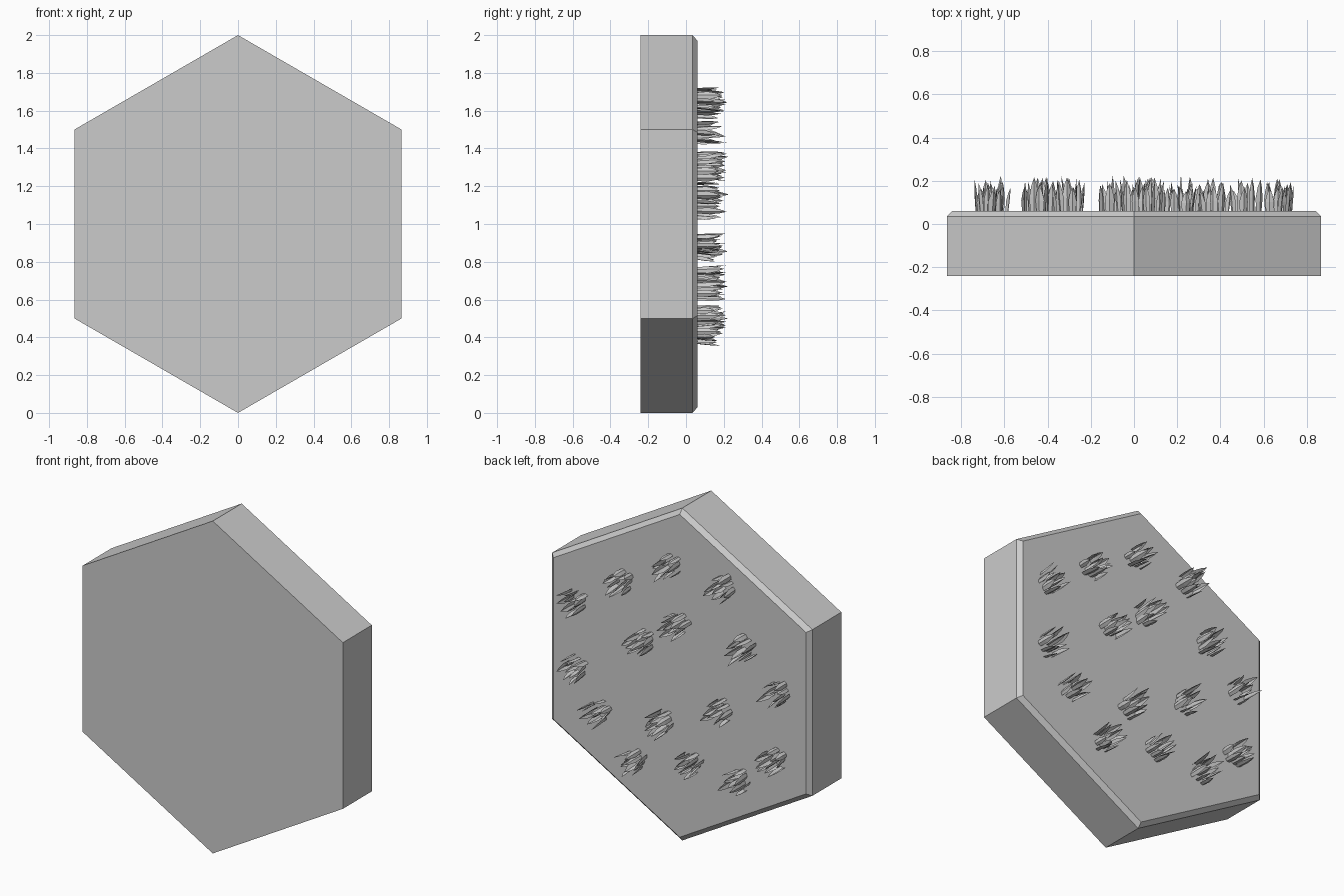
import bpy, bmesh, math, random
from mathutils import Vector, Matrix

if "Cube" in bpy.data.objects:
    bpy.data.objects.remove(bpy.data.objects["Cube"])

random.seed(7)


def make_object(name, bm):
    mesh = bpy.data.meshes.new(name)
    bm.to_mesh(mesh)
    bm.free()
    obj = bpy.data.objects.new(name, mesh)
    bpy.context.collection.objects.link(obj)
    return obj


# Hexagonal tile: stacked rings along y with a chamfered back rim
bm = bmesh.new()
rings = []
for radius, y in [(1.0, -0.24), (1.0, 0.035), (0.971, 0.06)]:
    rings.append([bm.verts.new((radius * math.sin(i * math.pi / 3), y,
                                1 + radius * math.cos(i * math.pi / 3)))
                  for i in range(6)])
bm.faces.new(rings[0])
bm.faces.new(rings[-1])
for a, b in zip(rings, rings[1:]):
    for i in range(6):
        j = (i + 1) % 6
        bm.faces.new((a[i], a[j], b[j], b[i]))
bmesh.ops.recalc_face_normals(bm, faces=bm.faces)
make_object("hex_tile", bm)


# One pointed blade: creased leaf that leans outward from its tuft
def add_blade(bm, base, facing, lean, height, width):
    out = Vector((math.cos(facing), 0, math.sin(facing)))
    side = Vector((-out.z, 0, out.x))
    up = Vector((0, 1, 0))
    rows = []
    for t, w, bend in [(0, 0.8, 0), (0.42, 1.0, 0.22), (0.75, 0.6, 0.6)]:
        mid = base + up * height * t + out * lean * bend
        half = side * width * w / 2
        crease = out * width * w * 0.22
        rows.append([bm.verts.new(p) for p in (mid - half, mid + crease, mid + half)])
    tip = bm.verts.new(base + up * height + out * lean)
    for a, b in zip(rows, rows[1:]):
        for i in range(2):
            bm.faces.new((a[i], a[i + 1], b[i + 1], b[i]))
    for i in range(2):
        bm.faces.new((rows[-1][i], rows[-1][i + 1], tip))


# Grass tufts scattered over the back face (x, z centres)
tufts = [(0.67, 1.28), (0.37, 1.48), (0.05, 1.66), (-0.31, 1.63),
         (-0.01, 1.33), (0.23, 1.16), (-0.45, 1.30), (0.67, 0.88),
         (-0.68, 1.09), (-0.29, 0.88), (0.10, 0.71), (0.52, 0.66),
         (0.28, 0.43), (-0.09, 0.51), (-0.41, 0.49), (-0.65, 0.68)]
for n, (x, z) in enumerate(tufts):
    bm = bmesh.new()
    turn = random.uniform(0, math.tau)
    for k in range(11):
        ang = turn + k * 2.4
        r = 0.066 * math.sqrt((k + 0.4) / 11)
        base = Vector((x + r * math.cos(ang), 0.058, z + r * math.sin(ang)))
        add_blade(bm, base, ang + random.uniform(-0.8, 0.8),
                  random.uniform(0.0, 0.025),
                  random.uniform(0.11, 0.175) - 0.3 * r,
                  random.uniform(0.034, 0.046))
    make_object(f"grass_tuft_{n + 1:02d}", bm)
